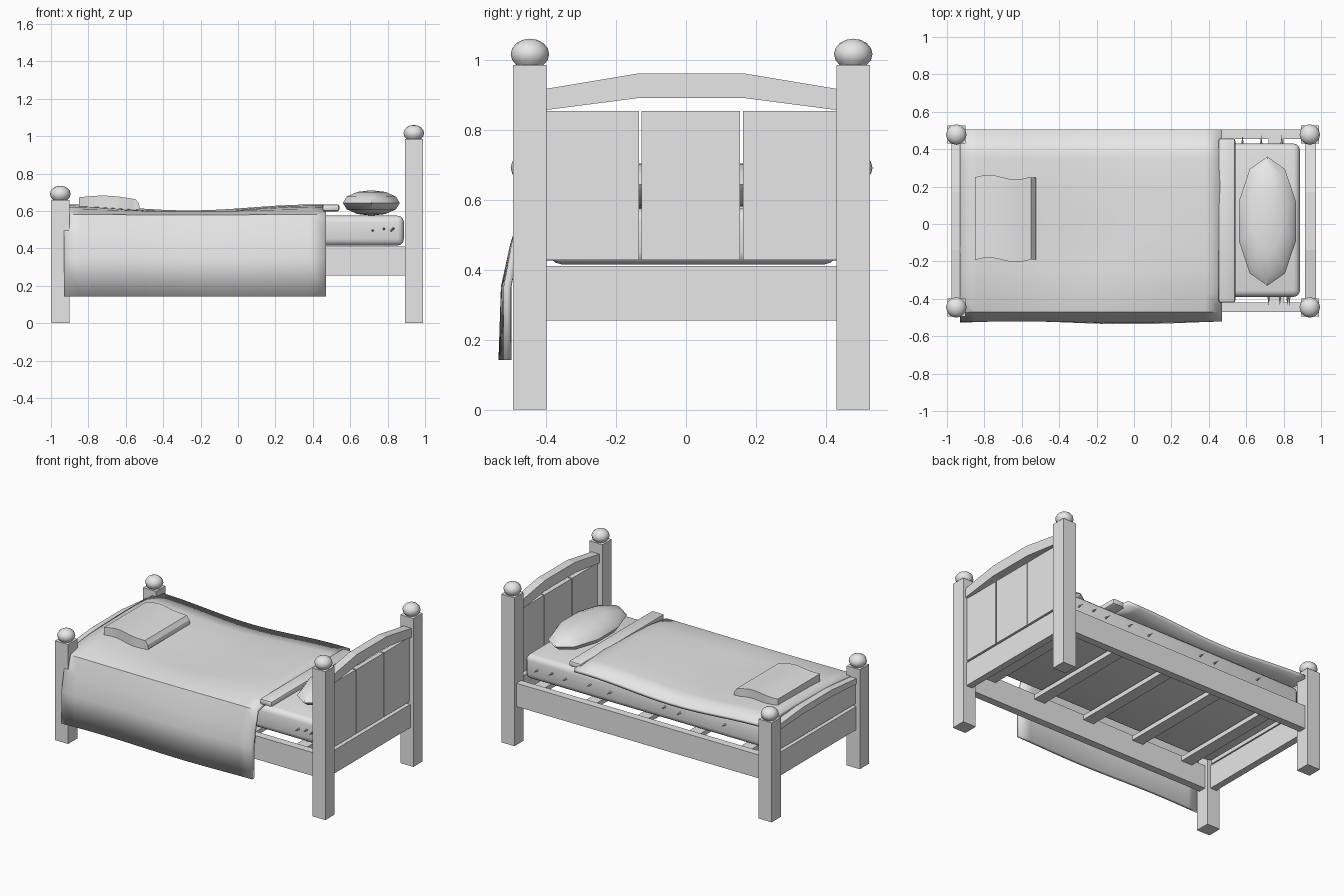
import bpy, bmesh, math
from mathutils import Vector

if "Cube" in bpy.data.objects:
    bpy.data.objects.remove(bpy.data.objects["Cube"])

grey = bpy.data.materials.new("plain_grey")
grey.diffuse_color = (0.8, 0.8, 0.8, 1)
grey.use_nodes = True
grey.node_tree.nodes["Principled BSDF"].inputs["Base Color"].default_value = grey.diffuse_color


def make(name, bm, smooth=None):
    bmesh.ops.recalc_face_normals(bm, faces=bm.faces)
    me = bpy.data.meshes.new(name)
    bm.to_mesh(me)
    bm.free()
    me.materials.append(grey)
    ob = bpy.data.objects.new(name, me)
    bpy.context.collection.objects.link(ob)
    if smooth:
        bpy.ops.object.select_all(action='DESELECT')
        ob.select_set(True)
        bpy.context.view_layer.objects.active = ob
        bpy.ops.object.shade_smooth_by_angle(angle=math.radians(smooth))
    return ob


def box(name, x, y, z, bevel=0, segments=2):
    bm = bmesh.new()
    bmesh.ops.create_cube(bm, size=1)
    for v in bm.verts:
        v.co = Vector([(a + b) / 2 + c * (b - a) for (a, b), c in zip((x, y, z), v.co)])
    if bevel:
        bmesh.ops.bevel(bm, geom=bm.edges[:], offset=bevel, segments=segments,
                        profile=0.5, affect='EDGES')
    return make(name, bm, 40 if bevel else None)


def ellipsoid(name, centre, size, u, v, floor=None):
    bm = bmesh.new()
    bmesh.ops.create_uvsphere(bm, u_segments=u, v_segments=v, radius=1)
    for p in bm.verts:
        p.co = Vector([c + s * q for c, s, q in zip(centre, size, p.co)])
        if floor is not None:
            p.co.z = max(p.co.z, floor)
    bmesh.ops.remove_doubles(bm, verts=bm.verts, dist=1e-4)
    return make(name, bm, 40)


def prism(name, profile, axis, a, b):
    """Extrude a closed profile along x (profile is y,z) or y (profile is x,z)."""
    bm = bmesh.new()
    ends = [[bm.verts.new((t, p, q) if axis == 'x' else (p, t, q)) for p, q in profile]
            for t in (a, b)]
    bm.faces.new(ends[0])
    bm.faces.new(ends[1])
    n = len(profile)
    for i in range(n):
        j = (i + 1) % n
        bm.faces.new((ends[0][i], ends[0][j], ends[1][j], ends[1][i]))
    return make(name, bm)


def cloth(name, xs, section, shape, thickness):
    """Grid swept along x from a y,z section, then thickened."""
    bm = bmesh.new()
    rows = [[bm.verts.new(shape(x, y, z)) for y, z in section] for x in xs]
    for r, s in zip(rows, rows[1:]):
        for i in range(len(section) - 1):
            bm.faces.new((r[i], r[i + 1], s[i + 1], s[i]))
    ob = make(name, bm, 45)
    mod = ob.modifiers.new("thickness", 'SOLIDIFY')
    mod.thickness = thickness
    mod.offset = 0
    return ob


# Posts with round finials
for end, x, h in (("head", 0.94, 0.985), ("foot", -0.95, 0.66)):
    for side, y in (("front", -0.446), ("back", 0.478)):
        box(f"{end}_post_{side}", (x - 0.048, x + 0.048), (y - 0.048, y + 0.048), (0, h))
        ellipsoid(f"{end}_finial_{side}", (x, y, h + 0.031), (0.055, 0.055, 0.044),
                  12, 8, h)

# Side and end rails
box("side_rail_front", (-0.91, 0.9), (-0.47, -0.42), (0.255, 0.41))
box("side_rail_back", (-0.91, 0.9), (0.455, 0.505), (0.255, 0.41))
box("head_rail", (0.92, 0.965), (-0.41, 0.44), (0.255, 0.41))
box("foot_rail", (-0.972, -0.927), (-0.41, 0.44), (0.255, 0.41))

# Upright boards at both ends
for i, (a, b) in enumerate(((-0.41, -0.135), (-0.127, 0.155), (0.163, 0.44))):
    box(f"headboard_panel_{i}", (0.93, 0.96), (a, b), (0.427, 0.853))
box("foot_panel", (-0.965, -0.935), (-0.41, 0.44), (0.425, 0.58))

# Arched top rails
prism("headboard_arch", [(-0.41, 0.855), (-0.14, 0.89), (0.17, 0.89), (0.44, 0.855),
                         (0.44, 0.915), (0.17, 0.96), (-0.14, 0.96), (-0.41, 0.915)],
      'x', 0.915, 0.972)
prism("footboard_arch", [(-0.41, 0.56), (-0.14, 0.575), (0.17, 0.575), (0.44, 0.56),
                         (0.44, 0.595), (0.17, 0.62), (-0.14, 0.62), (-0.41, 0.595)],
      'x', -0.975, -0.927)

# Slats
for i in range(5):
    x = -0.76 + 0.38 * i
    box(f"slat_{i}", (x - 0.04, x + 0.04), (-0.43, 0.465), (0.375, 0.405))

# Mattress
box("mattress", (-0.92, 0.887), (-0.39, 0.43), (0.415, 0.575), 0.035, 3)

# Straw poking out of the mattress
straws = [(x, 0.425, 1) for x in (0.79, 0.68, 0.58, 0.4, 0.25, -0.15, -0.26, -0.59)]
straws += [(x, -0.385, -1) for x in (0.72, 0.78, 0.82, 0.83)]
for i, (x, y, d) in enumerate(straws):
    bm = bmesh.new()
    bmesh.ops.create_cone(bm, segments=5, radius1=0.009, radius2=0, depth=0.06, cap_ends=True)
    for v in bm.verts:
        v.co = Vector((x + v.co.x, y + d * (v.co.z + 0.02), 0.495 + 0.01 * (i % 2) + v.co.y))
    make(f"straw_{i}", bm)


# Blanket lying over the bed and hanging down the front
def drape(x, y, z):
    wave = math.sin((x + 0.93) * 5.2)
    if z > 0.55:
        lift = 0.016 * math.cos((x + 0.93) * 4.7)
        return (x, y, z + lift * min(1, max(0.1, (y + 0.46) * 4)))
    return (x, y + 0.008 * wave * (0.57 - z) / 0.43, z)


section = [(0.505, 0.592), (0.35, 0.605), (0.2, 0.608), (0.05, 0.605), (-0.1, 0.602),
           (-0.25, 0.598), (-0.37, 0.592), (-0.462, 0.572), (-0.49, 0.47),
           (-0.514, 0.35), (-0.517, 0.142)]
cloth("blanket", [-0.93 + 1.4 * i / 16 for i in range(17)], section, drape, 0.022)

# Turned-down sheet edge
box("sheet_fold", (0.452, 0.542), (-0.42, 0.458), (0.598, 0.636), 0.012)

# Head pillow, faceted with pinched rims
ellipsoid("pillow", (0.713, 0.015, 0.643), (0.16, 0.345, 0.068), 10, 6)

# Folded cloth near the foot
bm = bmesh.new()
N = 8
rows = []
for i in range(N + 1):
    t = i / N
    x = -0.85 + 0.29 * t
    w = 0.012 * math.sin(t * 6.28)
    top = 0.673 + 0.013 * math.sin(t * math.pi) - 0.008 * t
    rows.append([bm.verts.new(c) for c in ((x, -0.192 + w, 0.6), (x, 0.25 + w, 0.6),
                                           (x, 0.25 + w, top), (x, -0.192 + w, top))])
for r, s in zip(rows, rows[1:]):
    for k in range(4):
        bm.faces.new((r[k], r[(k + 1) % 4], s[(k + 1) % 4], s[k]))
bm.faces.new(rows[0])
bm.faces.new(rows[-1])
make("folded_cloth", bm, 30)
prism("folded_cloth_edge", [(-0.57, 0.6), (-0.545, 0.595), (-0.525, 0.615), (-0.53, 0.64),
                            (-0.55, 0.665), (-0.57, 0.665)], 'y', -0.19, 0.248)
